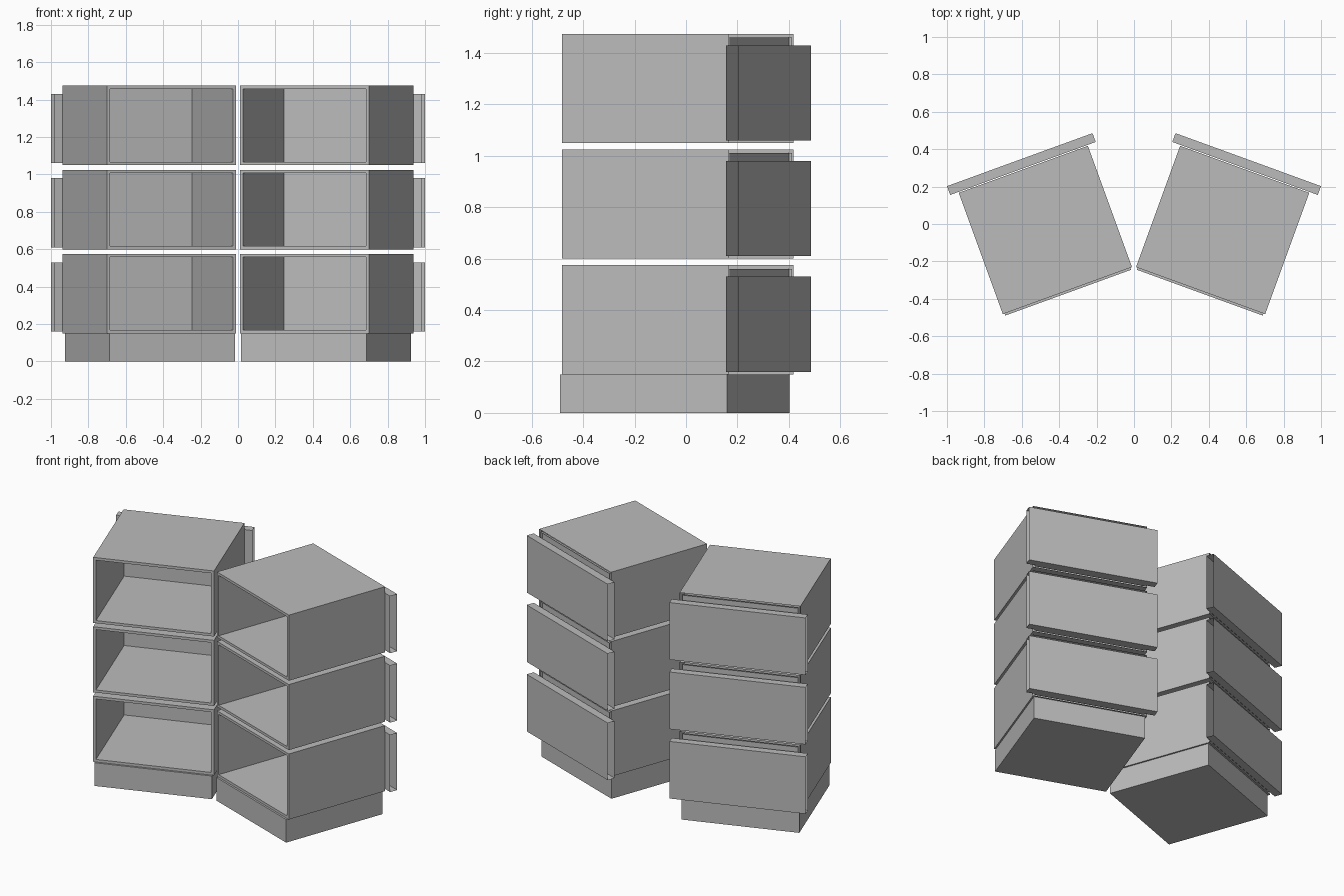
import bpy, bmesh, math
from mathutils import Matrix, Vector

cube = bpy.data.objects.get("Cube")
if cube:
    bpy.data.objects.remove(cube, do_unlink=True)

grey = bpy.data.materials.new("plain_grey")
grey.use_nodes = True
GREY = (0.5, 0.5, 0.5, 1)
grey.diffuse_color = GREY
grey.node_tree.nodes["Principled BSDF"].inputs["Base Color"].default_value = GREY

WIDTH, DEPTH, HEIGHT = 0.735, 0.69, 0.425   # one open box
LEVELS = {"lower": 0.15, "middle": 0.6, "upper": 1.05}


def box(x0, x1, y0, y1, z0, z1):
    bm = bmesh.new()
    bmesh.ops.create_cube(bm, size=1)
    bmesh.ops.scale(bm, vec=(x1 - x0, y1 - y0, z1 - z0), verts=bm.verts)
    bmesh.ops.translate(bm, vec=((x0 + x1) / 2, (y0 + y1) / 2, (z0 + z1) / 2), verts=bm.verts)
    return bm


def facing(bm, direction):
    bm.normal_update()
    return max(bm.faces, key=lambda f: f.normal.dot(Vector(direction)))


def recess(bm, face, rim, depth):
    """Push the middle of a face inwards and return the rim faces."""
    inward = -face.normal * depth
    ring = bmesh.ops.inset_region(bm, faces=[face], thickness=rim)["faces"]
    out = bmesh.ops.extrude_discrete_faces(bm, faces=[face])["faces"]
    bmesh.ops.translate(bm, vec=inward, verts=out[0].verts)
    return ring


def finish(bm, name, side):
    mesh = bpy.data.meshes.new(name)
    bm.to_mesh(mesh)
    bm.free()
    mesh.materials.append(grey)
    obj = bpy.data.objects.new(name, mesh)
    bpy.context.collection.objects.link(obj)
    obj.matrix_world = (Matrix.Translation((side * 0.356, -0.356, 0))
                        @ Matrix.Rotation(math.radians(-20 * side), 4, "Z"))


for label, side in (("left", 1), ("right", -1)):
    half = WIDTH / 2
    # Plinth, slightly narrower and set forward
    finish(box(-half + 0.01, half - 0.01, -0.012, DEPTH - 0.012, 0, 0.15),
           f"{label}_plinth", side)

    for level, z in LEVELS.items():
        # Open compartment with a shallow recess and a hollow rim behind
        bm = box(-half, half, 0, DEPTH, z, z + HEIGHT)
        front, back = facing(bm, (0, -1, 0)), facing(bm, (0, 1, 0))
        recess(bm, front, 0.024, 0.64)
        rim = recess(bm, back, 0.02, 0.014)
        bmesh.ops.delete(bm, geom=rim, context="FACES")
        finish(bm, f"{label}_{level}_compartment", side)

        # Wide rear panel, open at both ends
        bm = box(-0.414, 0.414, DEPTH + 0.005, 0.745, z + 0.01, z + 0.38)
        ends = [facing(bm, (1, 0, 0)), facing(bm, (-1, 0, 0))]
        bmesh.ops.delete(bm, geom=ends, context="FACES")
        finish(bm, f"{label}_{level}_rear_panel", side)
